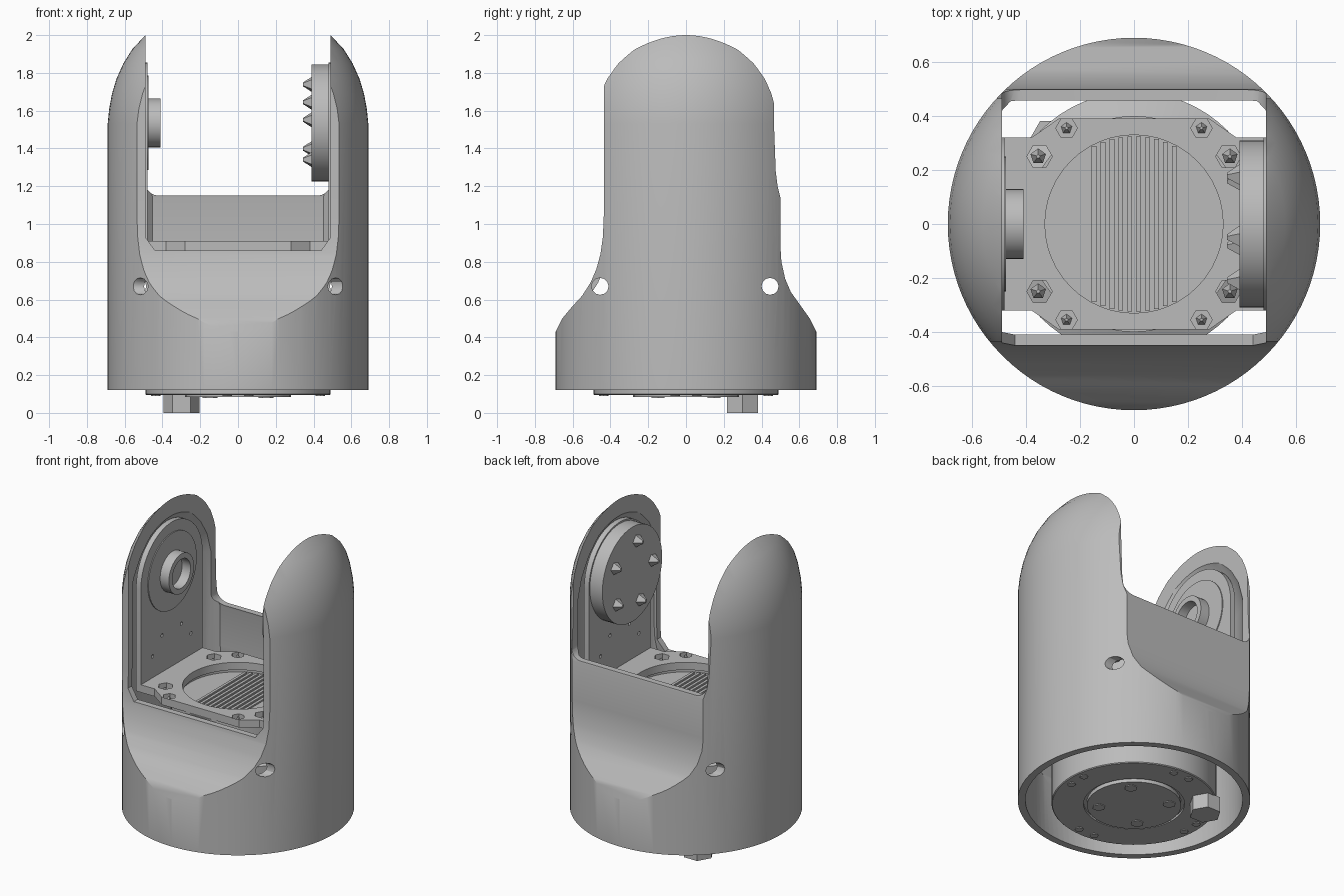
import bpy, bmesh
from math import sin, cos, pi, radians, sqrt
from mathutils import Matrix, Vector

if bpy.data.objects.get("Cube"):
    bpy.data.objects.remove(bpy.data.objects["Cube"])

grey = bpy.data.materials.new("mid_grey")
grey.use_nodes = True
colour = (0.5, 0.5, 0.5, 1)
grey.diffuse_color = colour
grey.node_tree.nodes["Principled BSDF"].inputs["Base Color"].default_value = colour


def finish(name, bm):
    bmesh.ops.recalc_face_normals(bm, faces=bm.faces)
    mesh = bpy.data.meshes.new(name)
    bm.to_mesh(mesh)
    bm.free()
    mesh.materials.append(grey)
    ob = bpy.data.objects.new(name, mesh)
    bpy.context.collection.objects.link(ob)
    return ob


def revolve(name, profile, steps=96):
    """Spin (radius, z) points around z; ends close on the axis."""
    bm = bmesh.new()
    pts = [(0, profile[0][1])] + profile + [(0, profile[-1][1])]
    verts = [bm.verts.new((r, 0, z)) for r, z in pts]
    edges = [bm.edges.new(pair) for pair in zip(verts, verts[1:])]
    bmesh.ops.spin(bm, geom=verts + edges, axis=(0, 0, 1), cent=(0, 0, 0),
                   angle=2 * pi, steps=steps, use_merge=True)
    bmesh.ops.remove_doubles(bm, verts=bm.verts, dist=1e-5)
    return finish(name, bm)


def extrude(name, points, axis, lo, hi):
    """Extrude a 2D outline along an axis: x takes (y, z), y takes (x, z), z takes (x, y)."""
    place = {"x": lambda a, b: (lo, a, b), "y": lambda a, b: (a, lo, b),
             "z": lambda a, b: (a, b, lo)}[axis]
    bm = bmesh.new()
    face = bm.faces.new([bm.verts.new(place(a, b)) for a, b in points])
    moved = bmesh.ops.extrude_face_region(bm, geom=[face])["geom"]
    shift = Vector([(hi - lo) * (axis == c) for c in "xyz"])
    bmesh.ops.translate(bm, vec=shift, verts=[v for v in moved if isinstance(v, bmesh.types.BMVert)])
    return finish(name, bm)


def ring(cx, cy, r, n):
    return [(cx + r * cos(2 * pi * i / n), cy + r * sin(2 * pi * i / n)) for i in range(n)]


def disc(name, axis, centre, r, lo, hi, n=48):
    return extrude(name, ring(*centre, r, n), axis, lo, hi)


def combine(ob, other, mode="DIFFERENCE"):
    mod = ob.modifiers.new("cut", "BOOLEAN")
    mod.operation, mod.solver, mod.object = mode, "EXACT", other
    bpy.context.view_layer.objects.active = ob
    bpy.ops.object.modifier_apply(modifier=mod.name)
    bpy.data.objects.remove(other)
    return ob


def spike(name, centre, r, height, axis="z"):
    bm = bmesh.new()
    bmesh.ops.create_cone(bm, segments=5, radius1=r, radius2=r * 0.25, depth=height, cap_ends=True)
    if axis == "x":
        bmesh.ops.rotate(bm, verts=bm.verts, matrix=Matrix.Rotation(radians(-90), 3, "Y"))
    bmesh.ops.translate(bm, verts=bm.verts, vec=centre)
    return finish(name, bm)


# Shell: domed cylinder trimmed front and back by a flared side profile
front = [(-.435, 1.05), (-.44, .93), (-.453, .84), (-.475, .76), (-.505, .69),
         (-.55, .62), (-.605, .56), (-.655, .5), (-.69, .43), (-.72, .3)]
back = [(.72, .3), (.69, .43), (.655, .5), (.605, .57), (.555, .64), (.525, .71),
        (.505, .8), (.5, .88), (.5, 1.14), (.485, 1.2), (.475, 1.28), (.465, 1.55)]


def flared_solid(name, profile, inset):
    solid = revolve(name, profile)
    outline = [(-.435 + inset, 2.4)] + [(y + inset, z) for y, z in front]
    outline += [(-.72 + inset, -.2), (.72 - inset, -.2)]
    outline += [(y - inset, z) for y, z in back] + [(.465 - inset, 2.4)]
    return combine(solid, extrude("trim", outline, "x", -1, 1), "INTERSECT")


shell = flared_solid("outer_shell", [(.69, .12), (.69, 1.53), (.682, 1.61), (.667, 1.69), (.643, 1.77),
                                     (.607, 1.85), (.56, 1.925), (.49, 2.0), (.3, 2.1)], 0)
cavity = flared_solid("cavity", [(.645, 0), (.645, 1.5), (.62, 1.63), (.58, 1.74),
                                 (.53, 1.84), (.49, 1.89), (.3, 1.95)], .04)
combine(shell, cavity)

# Fork opening: low chamfered front, higher filleted back
w = .49
combine(shell, extrude("front_slot", [(-w, 3), (-w, .93), (-.44, .86), (.44, .86), (w, .93), (w, 3)],
                       "y", -1, .1))
fillet = [(.42 + .07 * sin(a * pi / 10), 1.22 - .07 * cos(a * pi / 10)) for a in range(6)]
combine(shell, extrude("back_slot", [(-w, 3)] + [(-x, z) for x, z in reversed(fillet)] + fillet + [(w, 3)],
                       "y", -.05, 1))

# Sideways screw holes near the shell corners
for sx in (-1, 1):
    for y in (-.455, .445):
        combine(shell, disc("hole", "x", (y, .67), .045, sx * .35, sx * .85, 12))

# Floor plate with round opening and corner screw holes
half = [(.48, -.32), (.48, .32), (.38, .32), (.28, .39)]
plate = extrude("floor_plate", half + [(-x, y) for x, y in reversed(half[1:])]
                + [(-.48, -.32), (-.38, -.32), (-.28, -.39), (.28, -.39), (.38, -.32)], "z", .86, .91)
combine(plate, disc("hole", "z", (0, 0), .33, .8, 1))
for sx in (-1, 1):
    for sy in (-1, 1):
        combine(plate, disc("hole", "z", (sx * .35, sy * .25), .047, .8, 1, 6))
        combine(plate, disc("hole", "z", (sx * .25, sy * .355), .04, .87, 1, 6))
        spike("floor_screw", (sx * .355, sy * .25, .87), .03, .06)
        spike("edge_screw", (sx * .25, sy * .355, .885), .025, .05)

# Actuator body under the plate, and ribbed disc in its opening
revolve("actuator_body", [(.3, .11), (.3, .095), (.485, .095), (.49, .1), (.49, .6),
                          (.4, .64), (.4, .86), (.345, .86), (.345, .84)], 64)
for i in range(-4, 6):
    x = -.016 + i * .033
    y = sqrt(.325 ** 2 - x * x)
    extrude("grille_rib", [(x - .009, -y), (x + .009, -y), (x + .009, y), (x - .009, y)], "z", .835, .85)

# Underside: output flange, bolts and rim holes
disc("output_flange", "z", (0, 0), .28, .085, .12, 32)
disc("large_bolt", "z", (-.3, .3), .095, 0, .1, 6)
for i in range(4):
    a = i * pi / 2 + pi / 4
    disc("flange_bolt", "z", (.21 * cos(a), .21 * sin(a)), .04, .08, .1, 6)
    for d in (-.13, .13):
        b = i * pi / 2 + d
        disc("rim_bolt", "z", (.44 * cos(b), .44 * sin(b)), .025, .09, .1, 8)

# Bracket arms with arched tops
arch = [(.32 * cos(i * pi / 24), 1.535 + .32 * sin(i * pi / 24)) for i in range(25)]
for side, s in (("left", 1), ("right", -1)):
    arm = extrude(side + "_bracket_arm", [(-.32, .86), (.32, .86)] + arch, "x", s * .48, s * .515)
    for y, z in ((-.2, 1.05), (.2, 1.05), (-.1, 1.15), (.1, 1.15)):
        combine(arm, disc("hole", "x", (y, z), .012, s * .4, s * .6, 8))

# Drive disc on the left arm, with protruding screws
disc("drive_disc", "x", (0, 1.535), .31, .39, .485, 48)
for i in range(5):
    a = i * 2 * pi / 5 + .55
    spike("drive_screw", (.37, .21 * cos(a), 1.535 + .21 * sin(a)), .045, .05, "x")

# Hollow bearing hub on the right arm
disc("bearing_seat", "x", (0, 1.535), .25, -.485, -.474)
hub = disc("bearing_hub", "x", (0, 1.535), .13, -.485, -.41, 32)
combine(hub, disc("bore", "x", (0, 1.535), .095, -.472, -.3, 32))

for ob in bpy.context.scene.objects:
    if ob.type == "MESH":
        ob.select_set(True)
        bpy.context.view_layer.objects.active = ob
bpy.ops.object.shade_smooth_by_angle(angle=radians(30))
